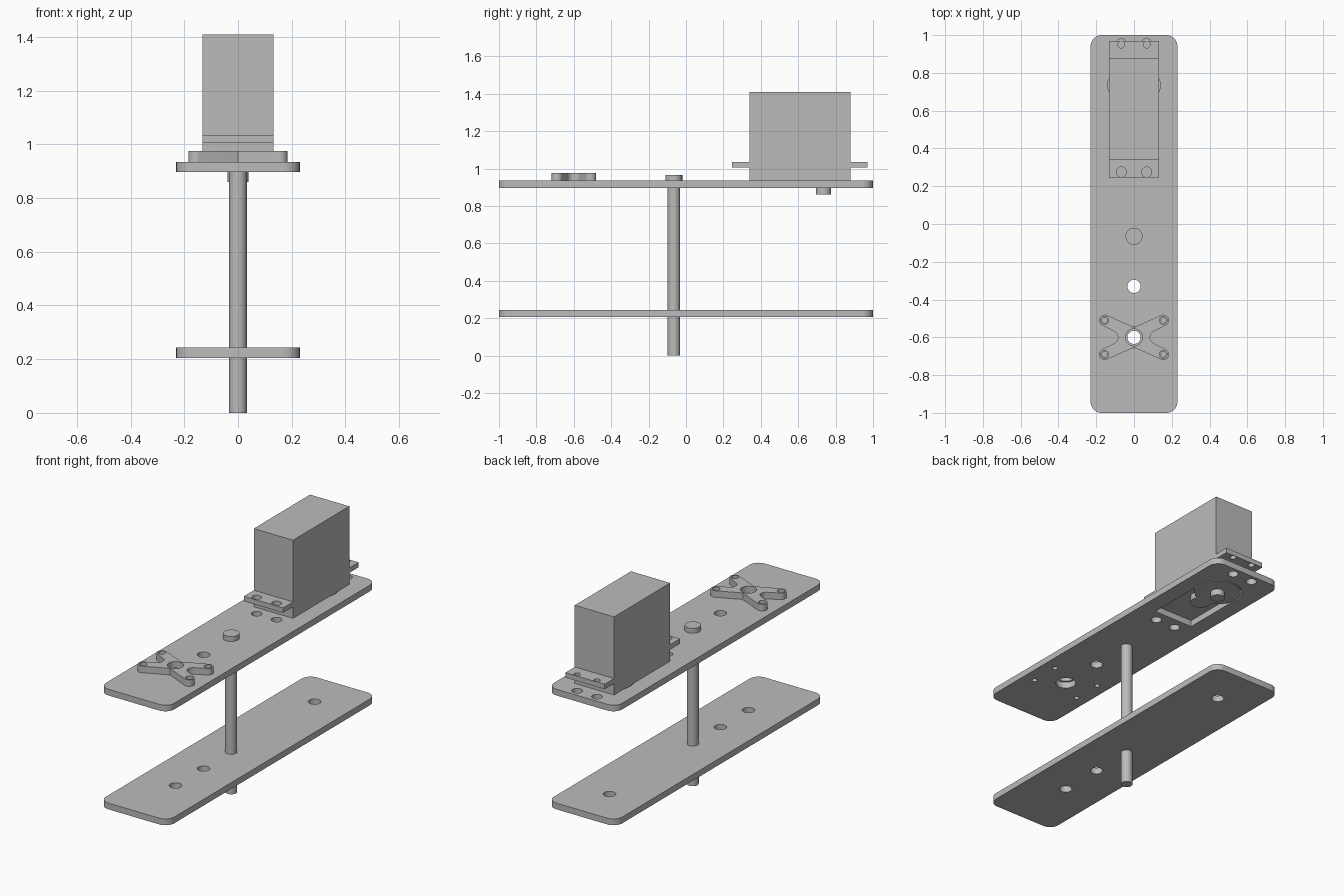
import bpy, bmesh
from math import cos, sin, radians

if "Cube" in bpy.data.objects:
    bpy.data.objects.remove(bpy.data.objects["Cube"])

GREY = (0.5, 0.5, 0.5, 1)
grey = bpy.data.materials.new("plain grey")
grey.use_nodes = True
grey.diffuse_color = GREY
grey.node_tree.nodes["Principled BSDF"].inputs["Base Color"].default_value = GREY


def arc(x, y, r, start, end, steps):
    angles = [radians(start + (end - start) * i / steps) for i in range(steps + 1)]
    return [(x + r * cos(a), y + r * sin(a)) for a in angles]


def circle(x, y, r, steps=40):
    return arc(x, y, r, 0, 360, steps)[:-1]


def rect(x, y0, y1):
    return [(-x, y0), (x, y0), (x, y1), (-x, y1)]


def rounded_rect(x, y, r):
    pts = []
    for sx, sy, start in ((1, 1, 0), (-1, 1, 90), (-1, -1, 180), (1, -1, 270)):
        pts += arc(sx * (x - r), sy * (y - r), r, start, start + 90, 10)
    return pts


def slab(name, z0, z1, outline, holes=()):
    """Flat outline with holes, extruded from z0 to z1."""
    curve = bpy.data.curves.new(name, 'CURVE')
    curve.dimensions = '2D'
    curve.fill_mode = 'BOTH'
    curve.extrude = (z1 - z0) / 2
    for pts in (outline, *holes):
        spline = curve.splines.new('POLY')
        spline.points.add(len(pts) - 1)
        for point, (x, y) in zip(spline.points, pts):
            point.co = (x, y, 0, 1)
        spline.use_cyclic_u = True
    source = bpy.data.objects.new(name + " profile", curve)
    bpy.context.collection.objects.link(source)
    graph = bpy.context.evaluated_depsgraph_get()
    mesh = bpy.data.meshes.new_from_object(source.evaluated_get(graph))
    bpy.data.objects.remove(source)
    bm = bmesh.new()
    bm.from_mesh(mesh)
    bmesh.ops.remove_doubles(bm, verts=bm.verts, dist=0.0001)
    bmesh.ops.recalc_face_normals(bm, faces=bm.faces)
    bm.to_mesh(mesh)
    bm.free()
    mesh.materials.clear()
    mesh.materials.append(grey)
    obj = bpy.data.objects.new(name, mesh)
    obj.location.z = (z0 + z1) / 2
    bpy.context.collection.objects.link(obj)
    bpy.ops.object.select_all(action='DESELECT')
    obj.select_set(True)
    bpy.context.view_layer.objects.active = obj
    bpy.ops.object.shade_smooth_by_angle(angle=radians(30))
    return obj


# Shared positions along the length
HORN_Y, HOLE_Y, ROD_Y, AXLE_Y = -0.6, -0.33, -0.065, 0.735
FLANGE_HOLES = (0.275, 0.95)
LOW, TOP = 0.897, 0.935
TIPS = [(sx * 0.155, HORN_Y + sy * 0.09) for sx in (1, -1) for sy in (1, -1)]

# Lower plate
slab("lower_plate", 0.205, 0.243, rounded_rect(0.23, 1, 0.06),
     [circle(0, y, 0.035) for y in (HORN_Y, HOLE_Y, AXLE_Y)])

# Upper plate with keyhole opening for the motor
keyhole = [(-0.132, 0.345), (0.132, 0.345)] + arc(0, AXLE_Y, 0.138, -17, 197, 40)
holes = [keyhole, circle(0, HORN_Y, 0.057), circle(0, HOLE_Y, 0.035)]
holes += [circle(x, y, 0.015, 20) for x, y in TIPS]
holes += [circle(sx * 0.067, y, 0.03) for sx in (1, -1) for y in FLANGE_HOLES]
slab("upper_plate", LOW, TOP, rounded_rect(0.23, 1, 0.06), holes)

# Rod with its head
slab("rod", 0, TOP, circle(0, ROD_Y, 0.033))
slab("rod_head", TOP, 0.965, circle(0, ROD_Y, 0.045))

# Four-armed horn: one quarter mirrored around the centre
quarter = arc(0.12, 0, 0.035, 180, 115, 8) + arc(0.155, 0.09, 0.03, -65, 115, 16) + [(0, 0.053)]
half = quarter + [(-x, y) for x, y in quarter[-2::-1]]
horn = half + [(x, -y) for x, y in half[-2:0:-1]]
slab("horn", TOP, 0.975, [(x, y + HORN_Y) for x, y in horn],
     [circle(0, HORN_Y, 0.045)] + [circle(x, y, 0.021, 20) for x, y in TIPS])

# Motor body, mounting flanges, gear bosses and output shaft
slab("motor_body", TOP, 1.41, rect(0.132, 0.34, 0.88))
for name, y0, y1, hole_y in (("front_flange", 0.245, 0.34, FLANGE_HOLES[0]),
                             ("rear_flange", 0.88, 0.97, FLANGE_HOLES[1])):
    slab(name, 1.005, 1.035, rect(0.132, y0, y1),
         [circle(sx * 0.067, hole_y, 0.027 if y0 < 0.5 else 0.0185 + 0.0005) for sx in (1, -1)]
         if y0 < 0.5 else [circle(sx * 0.067, hole_y, 0.018) for sx in (1, -1)])
slab("gear_boss", LOW, TOP, circle(0, AXLE_Y, 0.131))
slab("small_boss", LOW, TOP, circle(0, 0.59, 0.06))
slab("output_shaft", 0.86, LOW, circle(0, AXLE_Y, 0.04))
